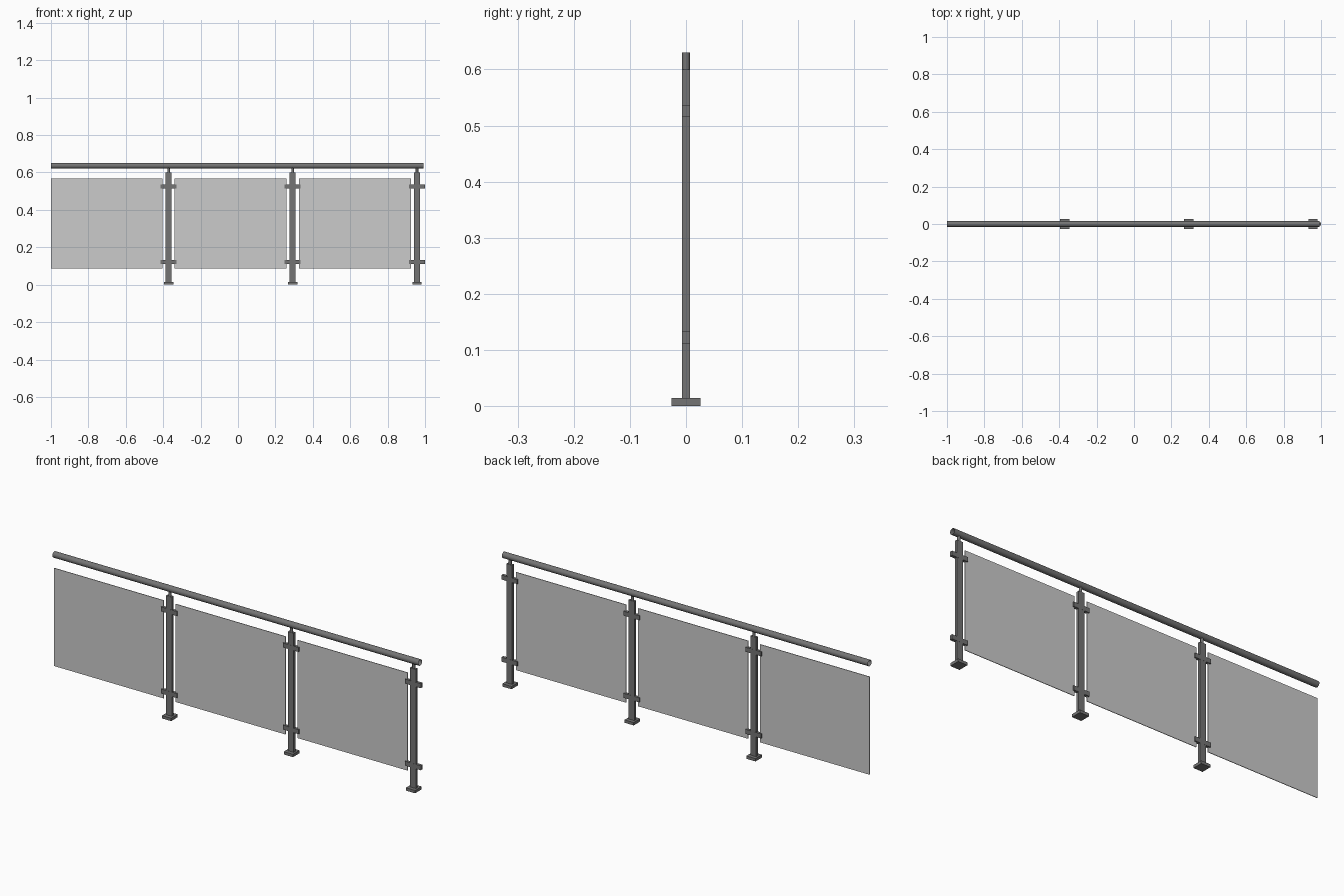
import bpy
from math import pi

if "Cube" in bpy.data.objects:
    bpy.data.objects.remove(bpy.data.objects["Cube"])

def material(name, rgba):
    m = bpy.data.materials.new(name)
    m.diffuse_color = rgba
    m.use_nodes = True
    m.node_tree.nodes["Principled BSDF"].inputs["Base Color"].default_value = m.diffuse_color
    return m

metal = material("dark_metal", (0.175, 0.175, 0.175, 1))
glass = material("tinted_glass", (0.6, 0.6, 0.6, 0.45))

def box(name, x0, x1, depth, z0, z1, mat):
    bpy.ops.mesh.primitive_cube_add(size=1, location=((x0 + x1) / 2, 0, (z0 + z1) / 2))
    o = bpy.context.object
    o.name = name
    o.scale = (x1 - x0, depth, z1 - z0)
    bpy.ops.object.transform_apply(location=False, rotation=False, scale=True)
    o.data.materials.append(mat)
    return o

def tube(name, radius, length, loc, rot, sides, fill):
    bpy.ops.mesh.primitive_cylinder_add(vertices=sides, radius=radius, depth=length,
                                        location=loc, rotation=rot, end_fill_type=fill)
    o = bpy.context.object
    o.name = name
    o.data.materials.append(metal)
    bpy.ops.object.shade_smooth_by_angle()
    return o

# Handrail: open-ended round tube
tube("handrail", 0.015, 1.992, (-0.004, 0, 0.636), (0, pi / 2, 0), 24, 'NOTHING')

for i, x in enumerate((-0.371, 0.292, 0.957), 1):
    # Post with base plate and handrail pin
    box(f"base_plate_{i}", x - 0.025, x + 0.025, 0.051, 0, 0.014, metal)
    box(f"post_{i}", x - 0.016, x + 0.016, 0.014, 0.014, 0.6, metal)
    tube(f"rail_pin_{i}", 0.007, 0.03, (x, 0, 0.615), (0, 0, 0), 16, 'NGON')
    # Glass clamps reaching out on both sides of the post
    for level, z in (("lower", 0.122), ("upper", 0.526)):
        box(f"{level}_clamp_{i}", x - 0.043, x + 0.043, 0.0145, z - 0.011, z + 0.011, metal)
    # Glass panel to the left of the post
    right = x - 0.033
    box(f"glass_panel_{i}", max(-1, right - 0.598), right, 0.003, 0.087, 0.569, glass)
